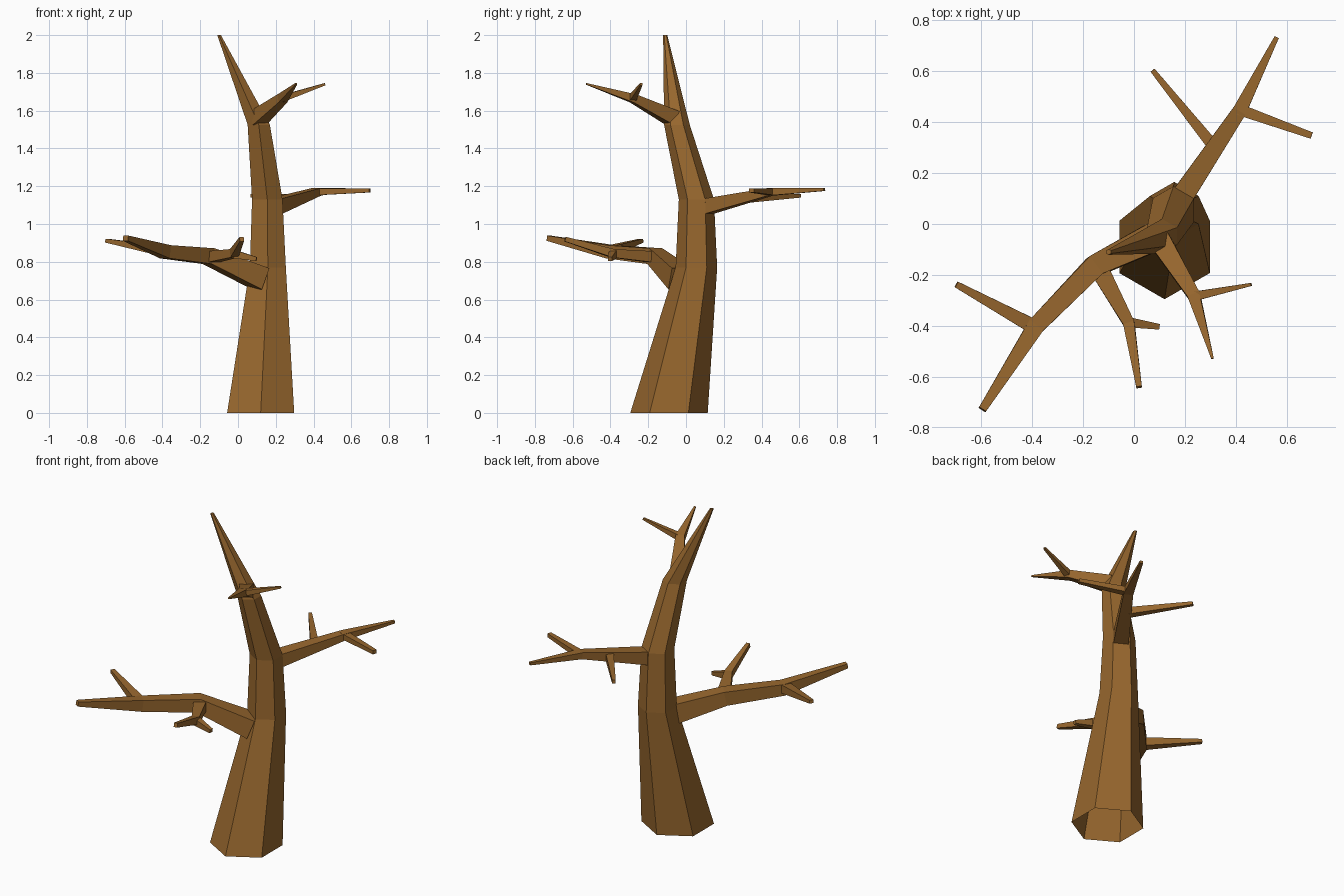
import bpy, bmesh, math
from mathutils import Vector

cube = bpy.data.objects.get("Cube")
if cube:
    bpy.data.objects.remove(cube)

bark = bpy.data.materials.new("brown_bark")
bark.use_nodes = True
BROWN = (0.31, 0.135, 0.027, 1)
bark.diffuse_color = BROWN
bark.node_tree.nodes["Principled BSDF"].inputs["Base Color"].default_value = BROWN


def skin(name, rings, cap_start):
    """Join matching rings of points into a flat-faced tube, capped at its tip."""
    bm = bmesh.new()
    loops = [[bm.verts.new(p) for p in ring] for ring in rings]
    for a, b in zip(loops, loops[1:]):
        for i in range(len(a)):
            j = (i + 1) % len(a)
            bm.faces.new((a[i], a[j], b[j], b[i]))
    bm.faces.new(loops[-1])
    if cap_start:
        bm.faces.new(loops[0][::-1])
    bmesh.ops.recalc_face_normals(bm, faces=bm.faces)
    mesh = bpy.data.meshes.new(name)
    bm.to_mesh(mesh)
    bm.free()
    mesh.materials.append(bark)
    obj = bpy.data.objects.new(name, mesh)
    bpy.context.collection.objects.link(obj)


def hex_ring(x, y, z, r):
    angles = [math.radians(30 + 60 * i) for i in range(6)]
    return [Vector((x + r * math.cos(a), y + r * math.sin(a), z)) for a in angles]


def branch(name, path):
    """Four-sided limb; each path entry is a centre, a width and a height."""
    pts = [Vector(p[:3]) for p in path]
    rings = []
    for i, (c, p) in enumerate(zip(pts, path)):
        ahead = pts[min(i + 1, len(pts) - 1)] - c
        behind = c - pts[max(i - 1, 0)]
        along = (ahead.normalized() + behind.normalized()).normalized()
        side = along.cross(Vector((0, 0, 1))).normalized()
        up = side.cross(along)
        w, h = side * p[3] / 2, up * p[4] / 2
        rings.append([c - w - h, c + w - h, c + w + h, c - w + h])
    skin(name, rings, True)


# Hexagonal trunk, open underneath, tapering to a leaning point
skin("trunk", [hex_ring(*r) for r in (
    (0.12, -0.09, 0, 0.205),
    (0.158, 0.055, 0.77, 0.11),
    (0.155, 0.055, 1.13, 0.093),
    (0.11, -0.048, 1.525, 0.068),
    (-0.10, -0.11, 2.0, 0.011))], False)

# Low branch reaching forward to the right, with its twigs
branch("low_branch", [(0.12, -0.03, 0.71, 0.12, 0.12), (-0.155, -0.165, 0.83, 0.085, 0.085),
                      (-0.385, -0.4, 0.853, 0.068, 0.07), (-0.595, -0.728, 0.925, 0.032, 0.028)])
branch("low_side_twig", [(-0.38, -0.41, 0.855, 0.06, 0.055), (-0.697, -0.237, 0.912, 0.025, 0.02)])
branch("low_front_twig", [(-0.14, -0.17, 0.825, 0.075, 0.06), (-0.02, -0.39, 0.845, 0.045, 0.045),
                          (0.02, -0.64, 0.92, 0.022, 0.025)])
branch("low_front_twig_fork", [(-0.025, -0.385, 0.842, 0.04, 0.045), (0.098, -0.403, 0.814, 0.022, 0.022)])

# Middle branch reaching backward to the left, with its twigs
branch("middle_branch", [(0.17, 0.08, 1.085, 0.09, 0.085), (0.415, 0.445, 1.17, 0.055, 0.04),
                         (0.56, 0.733, 1.183, 0.018, 0.016)])
branch("middle_side_twig", [(0.41, 0.45, 1.17, 0.045, 0.036), (0.697, 0.347, 1.178, 0.026, 0.022)])
branch("middle_back_twig", [(0.3, 0.32, 1.135, 0.045, 0.045), (0.073, 0.603, 1.15, 0.02, 0.02)])

# High branch reaching forward to the left, forked at its end
branch("high_branch", [(0.105, -0.07, 1.56, 0.085, 0.08), (0.235, -0.28, 1.665, 0.05, 0.045),
                       (0.308, -0.528, 1.742, 0.01, 0.008)])
branch("high_branch_fork", [(0.23, -0.285, 1.663, 0.038, 0.036), (0.46, -0.237, 1.74, 0.012, 0.012)])
